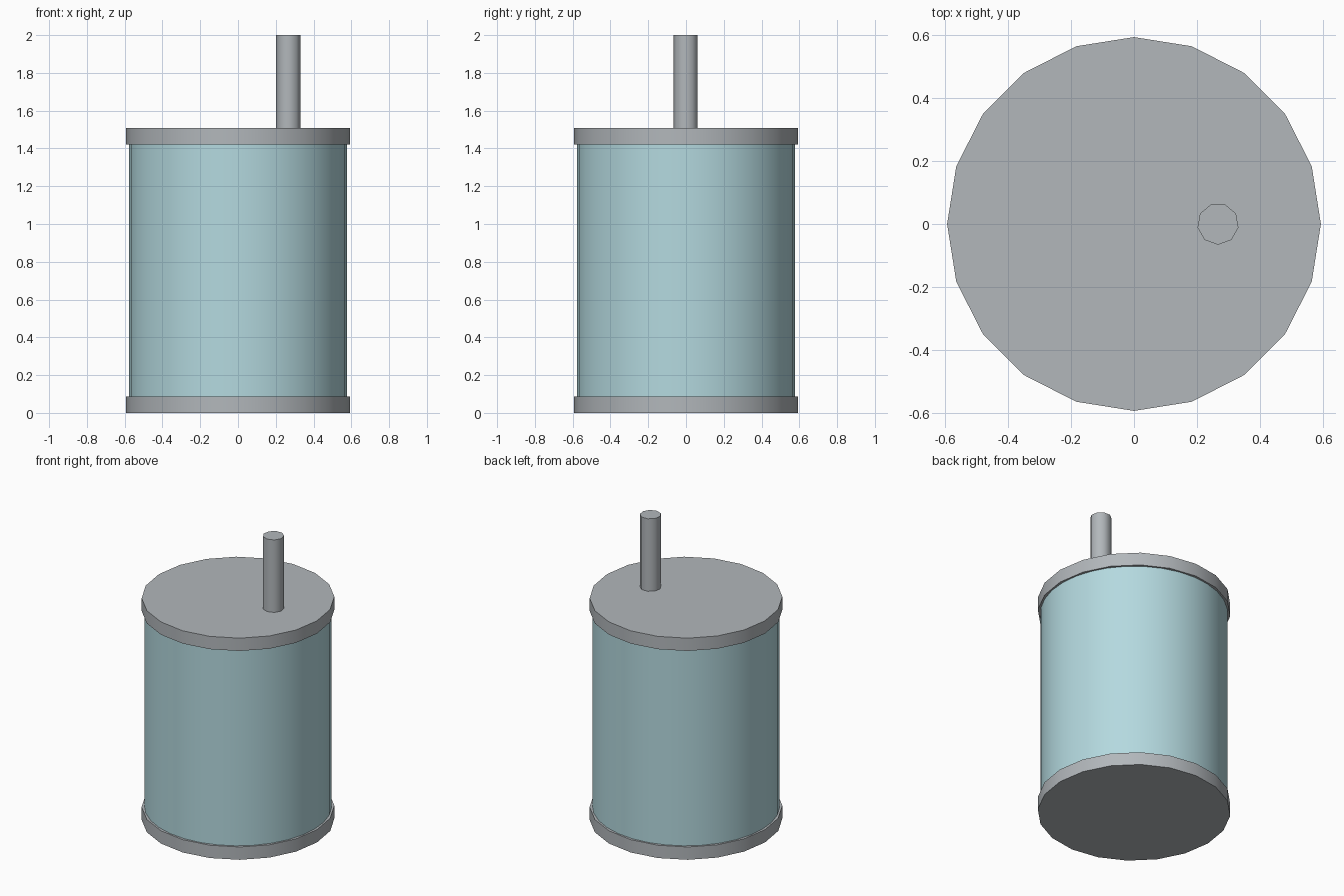
import bpy
import math

cube = bpy.data.objects.get("Cube")
if cube:
    bpy.data.objects.remove(cube, do_unlink=True)


def make_material(name, rgb):
    mat = bpy.data.materials.new(name)
    mat.use_nodes = True
    colour = (*rgb, 1.0)
    mat.diffuse_color = colour
    mat.node_tree.nodes["Principled BSDF"].inputs["Base Color"].default_value = colour
    return mat


def cylinder(name, sides, radius, bottom, top, mat, x=0.0, turn=0.0):
    """Upright smooth-sided cylinder between two heights."""
    bpy.ops.mesh.primitive_cylinder_add(
        vertices=sides, radius=radius, depth=top - bottom,
        location=(x, 0, (bottom + top) / 2), rotation=(0, 0, turn))
    obj = bpy.context.object
    obj.name = name
    obj.data.materials.append(mat)
    bpy.ops.object.shade_smooth_by_angle(angle=math.radians(45))
    return obj


grey = make_material("metal grey", (0.445, 0.474, 0.497))
blue = make_material("pale blue", (0.456, 0.694, 0.738))

CAP_RADIUS, CAP_HEIGHT, BODY_TOP = 0.594, 0.087, 1.507

# End caps
cylinder("bottom_cap", 20, CAP_RADIUS, 0, CAP_HEIGHT, grey)
cylinder("top_cap", 20, CAP_RADIUS, BODY_TOP - CAP_HEIGHT, BODY_TOP, grey)

# Drum between the caps
cylinder("drum", 32, 0.577, CAP_HEIGHT, BODY_TOP - CAP_HEIGHT, blue)

# Off-centre pipe, with one corner pointing to the front
cylinder("pipe", 9, 0.066, BODY_TOP, 2.0, grey, x=0.267, turn=math.pi)
